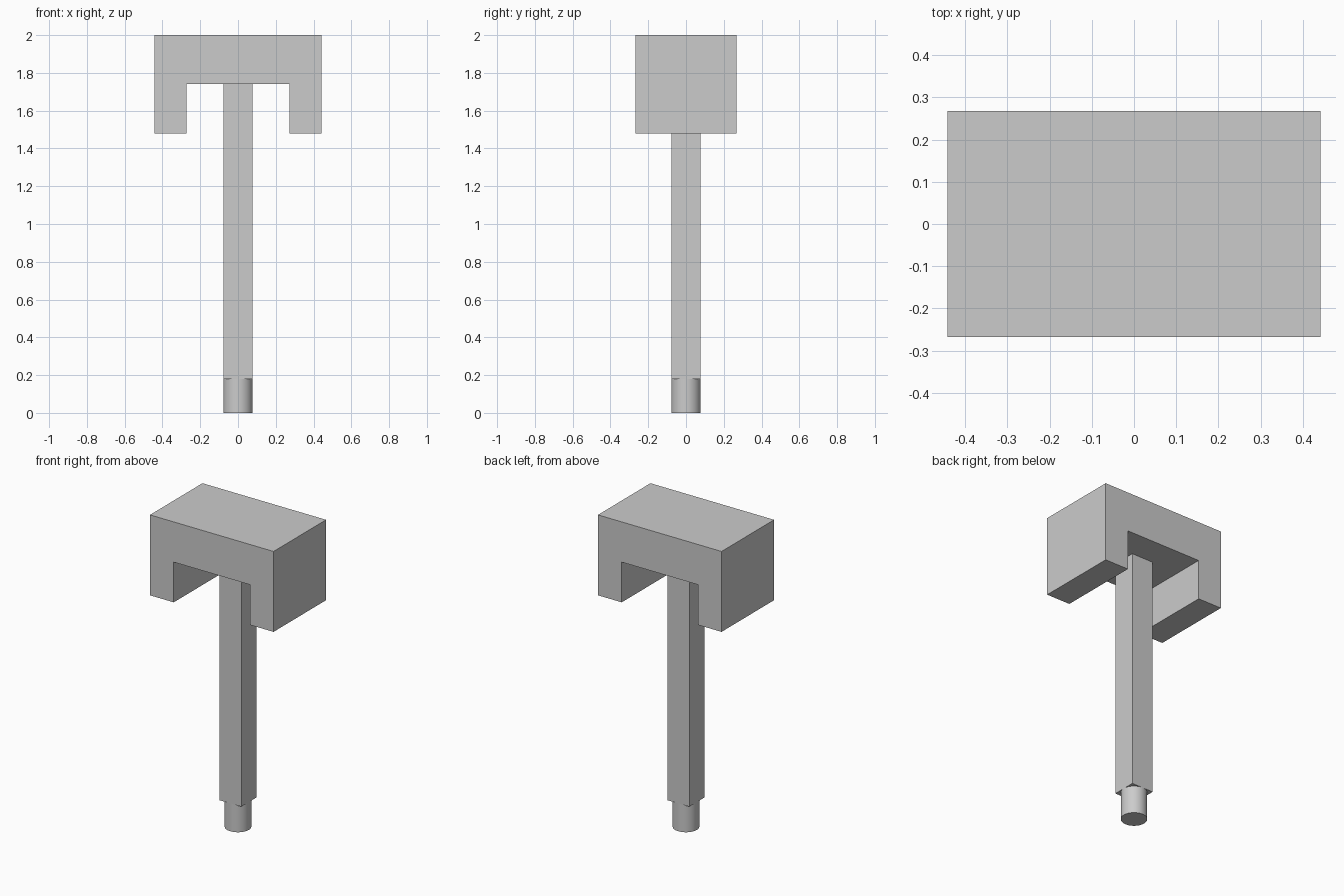
import bpy, bmesh

if "Cube" in bpy.data.objects:
    bpy.data.objects.remove(bpy.data.objects["Cube"])

grey = bpy.data.materials.new("grey")
grey.diffuse_color = (0.6, 0.6, 0.6, 1)
grey.use_nodes = True
grey.node_tree.nodes["Principled BSDF"].inputs["Base Color"].default_value = grey.diffuse_color


def extrude_profile(name, points, direction):
    """Closed outline extruded into a solid along a direction."""
    bm = bmesh.new()
    face = bm.faces.new([bm.verts.new(p) for p in points])
    result = bmesh.ops.extrude_face_region(bm, geom=[face], use_keep_orig=True)
    moved = [v for v in result["geom"] if isinstance(v, bmesh.types.BMVert)]
    bmesh.ops.translate(bm, verts=moved, vec=direction)
    bmesh.ops.recalc_face_normals(bm, faces=bm.faces)
    mesh = bpy.data.meshes.new(name)
    bm.to_mesh(mesh)
    bm.free()
    obj = bpy.data.objects.new(name, mesh)
    bpy.context.collection.objects.link(obj)
    mesh.materials.append(grey)
    return obj


# Head: mirrored bracket outline with two downturned ends
W, GAP, D = 0.442, 0.272, 0.268
TOP, UNDER, LOW = 2.0, 1.74, 1.48
half = [(W, TOP), (W, LOW), (GAP, LOW), (GAP, UNDER)]
outline = half + [(-x, z) for x, z in reversed(half)]
extrude_profile("head", [(x, -D, z) for x, z in outline], (0, 2 * D, 0))

# Shaft: square bar
R, SHAFT_Z = 0.078, 0.18
square = [(-R, -R), (R, -R), (R, R), (-R, R)]
extrude_profile("shaft", [(x, y, SHAFT_Z) for x, y in square], (0, 0, UNDER - SHAFT_Z))

# Foot: round pin under the shaft
bpy.ops.mesh.primitive_cylinder_add(vertices=48, radius=R, depth=SHAFT_Z,
                                    location=(0, 0, SHAFT_Z / 2))
pin = bpy.context.object
pin.name = "foot_pin"
pin.data.materials.append(grey)
bpy.ops.object.shade_smooth_by_angle()
